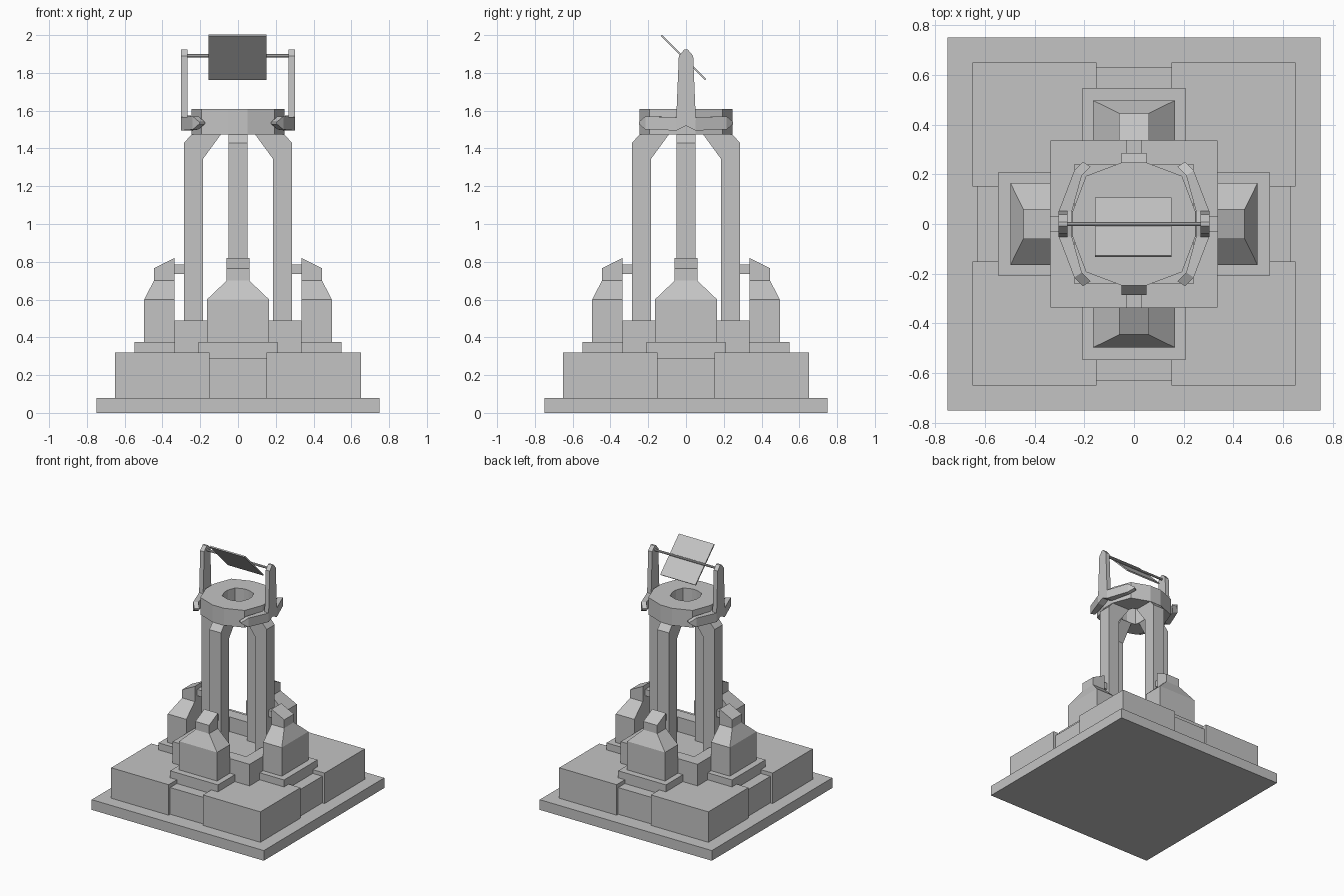
import bpy, bmesh, math
from mathutils import Matrix, Vector

if "Cube" in bpy.data.objects:
    bpy.data.objects.remove(bpy.data.objects["Cube"], do_unlink=True)

GREY = (0.55, 0.55, 0.55, 1)
stone = bpy.data.materials.new("stone_grey")
stone.use_nodes = True
stone.diffuse_color = GREY
bsdf = next(n for n in stone.node_tree.nodes if n.type == "BSDF_PRINCIPLED")
bsdf.inputs["Base Color"].default_value = GREY
bsdf.inputs["Roughness"].default_value = 0.8


def finish(name, bm, turn=0.0):
    bmesh.ops.rotate(bm, verts=bm.verts, matrix=Matrix.Rotation(turn, 3, "Z"))
    bmesh.ops.recalc_face_normals(bm, faces=bm.faces)
    mesh = bpy.data.meshes.new(name)
    bm.to_mesh(mesh)
    bm.free()
    mesh.materials.append(stone)
    obj = bpy.data.objects.new(name, mesh)
    bpy.context.collection.objects.link(obj)
    return obj


def loft(name, rings, turn=0.0, closed=False):
    """Skin matching rings of points, capping the ends unless closed."""
    bm = bmesh.new()
    loops = [[bm.verts.new(p) for p in ring] for ring in rings]
    pairs = list(zip(loops, loops[1:]))
    if closed:
        pairs.append((loops[-1], loops[0]))
    else:
        bm.faces.new(loops[0])
        bm.faces.new(loops[-1])
    for a, b in pairs:
        for i in range(len(a)):
            j = (i + 1) % len(a)
            bm.faces.new((a[i], a[j], b[j], b[i]))
    return finish(name, bm, turn)


def rect(x0, x1, y0, y1, z):
    return [(x0, y0, z), (x1, y0, z), (x1, y1, z), (x0, y1, z)]


def box(name, x0, x1, y0, y1, z0, z1, turn=0.0):
    return loft(name, [rect(x0, x1, y0, y1, z) for z in (z0, z1)], turn)


# Stepped base
box("base_slab", -0.75, 0.75, -0.75, 0.75, 0, 0.08)
box("plinth_core", -0.335, 0.335, -0.335, 0.335, 0.08, 0.375)

# Parts repeated on all four sides
for k in range(4):
    turn = k * math.pi / 2
    n = f"_{k + 1}"
    box("corner_block" + n, 0.15, 0.65, 0.15, 0.65, 0.08, 0.32, turn)
    box("channel_block" + n, -0.15, 0.15, 0.33, 0.63, 0.08, 0.29, turn)
    box("buttress_footing" + n, -0.208, 0.208, 0.33, 0.547, 0.29, 0.375, turn)
    box("plinth_rim" + n, -0.24, 0.335, 0.24, 0.335, 0.375, 0.49, turn)

    # Buttress with tapered shoulders and a sloping top
    top = [(x, y, z) for x, y, z in ((-0.06, 0.335, 0.82), (0.06, 0.335, 0.82),
                                     (0.06, 0.445, 0.765), (-0.06, 0.445, 0.765))]
    loft("buttress" + n, [rect(-0.165, 0.165, 0.335, 0.497, 0.375),
                          rect(-0.165, 0.165, 0.335, 0.497, 0.6),
                          rect(-0.06, 0.06, 0.335, 0.445, 0.7), top], turn)
    box("strut" + n, -0.03, 0.03, 0.28, 0.34, 0.735, 0.785, turn)

    # Leg bending inward under the crown
    profile = [(0.285, 0.375), (0.285, 1.43), (0.245, 1.475),
               (0.09, 1.475), (0.185, 1.345), (0.185, 0.375)]
    loft("leg" + n, [[(x, y, z) for y, z in profile] for x in (-0.05, 0.05)], turn)

# Faceted crown ring with a central hole
corner = [(0.247, 0.05), (0.193, 0.193), (0.05, 0.247)]
outline = [Matrix.Rotation(k * math.pi / 2, 2) @ Vector(p) for k in range(4) for p in corner]


def crown_loop(scale, z):
    return [(p.x * scale, p.y * scale, z) for p in outline]


loft("crown_ring", [crown_loop(1, 1.475), crown_loop(1, 1.61),
                    crown_loop(0.42, 1.61), crown_loop(0.42, 1.475)], closed=True)

# Clamps and posts: inner point, outer point, low z, high z for each station
half_clamp = [((0.25, 0.05), (0.303, 0.05), 1.495, 1.565),
              ((0.21, 0.195), (0.24, 0.215), 1.5, 1.57),
              ((0.175, 0.23), (0.205, 0.25), 1.53, 1.54)]
middle = ((0.25, 0), (0.303, 0), 1.52, 1.575)
mirrored = [((a[0], -a[1]), (b[0], -b[1]), lo, hi) for a, b, lo, hi in reversed(half_clamp)]
stations = mirrored + [middle] + half_clamp
post = [(-0.052, 1.55), (0.052, 1.55), (0.038, 1.89), (0.008, 1.925), (-0.008, 1.925), (-0.038, 1.89)]

for side, turn in (("left", 0), ("right", math.pi)):
    loft("clamp_" + side, [[(*a, lo), (*b, lo), (*b, hi), (*a, hi)]
                           for a, b, lo, hi in stations], turn)
    loft("post_" + side, [[(x, y, z) for y, z in post] for x in (0.268, 0.303)], turn)

# Axle and tilted panel
bm = bmesh.new()
bmesh.ops.create_cone(bm, cap_ends=True, segments=8, radius1=0.009, radius2=0.009, depth=0.56,
                      matrix=Matrix.Translation((0, 0, 1.89)) @ Matrix.Rotation(math.pi / 2, 4, "Y"))
finish("axle", bm)

panel = box("panel", -0.157, 0.15, -0.165, 0.165, -0.005, 0.005)
panel.rotation_euler.x = -math.pi / 4
panel.location = (0, -0.013, 1.882)
